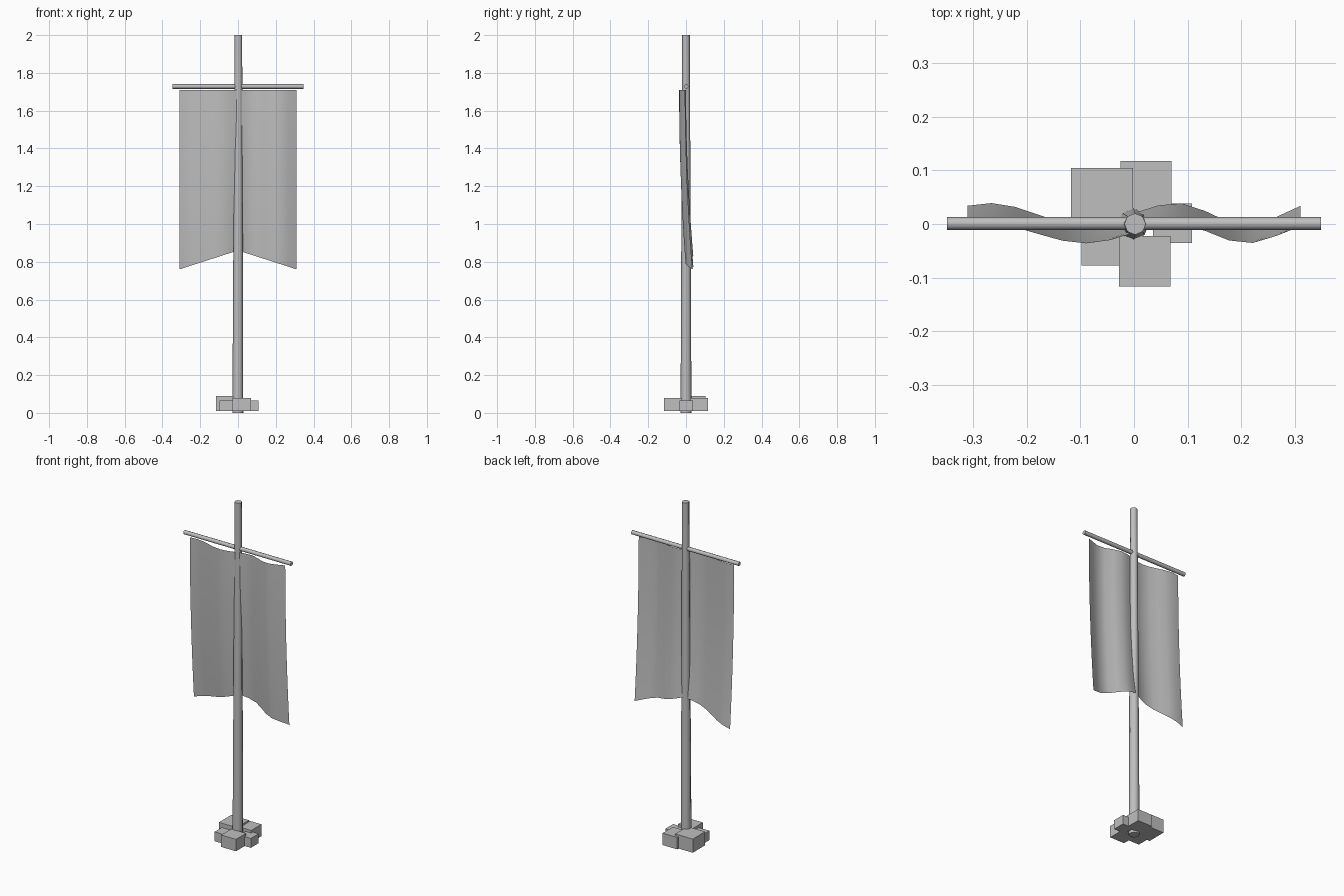
import bpy, bmesh, math
from mathutils import Matrix, Vector

old = bpy.data.objects.get("Cube")
if old:
    bpy.data.objects.remove(old, do_unlink=True)

# One plain grey for every part
GREY = (0.52, 0.52, 0.52, 1)
grey = bpy.data.materials.new("plain_grey")
grey.use_nodes = True
grey.diffuse_color = GREY
grey.node_tree.nodes["Principled BSDF"].inputs["Base Color"].default_value = GREY


def finish(name, bm, smooth=False):
    mesh = bpy.data.meshes.new(name)
    bm.to_mesh(mesh)
    bm.free()
    mesh.materials.append(grey)
    obj = bpy.data.objects.new(name, mesh)
    bpy.context.collection.objects.link(obj)
    if smooth:
        bpy.ops.object.select_all(action="DESELECT")
        obj.select_set(True)
        bpy.context.view_layer.objects.active = obj
        bpy.ops.object.shade_smooth_by_angle(angle=math.radians(60))
    return obj


def rod(name, start, end, r1, r2, sides=8):
    start, end = Vector(start), Vector(end)
    axis = end - start
    turn = axis.to_track_quat("Z", "Y").to_matrix().to_4x4()
    bm = bmesh.new()
    bmesh.ops.create_cone(bm, cap_ends=True, segments=sides, radius1=r1, radius2=r2,
                          depth=axis.length,
                          matrix=Matrix.Translation((start + end) / 2) @ turn)
    return finish(name, bm, True)


def block(name, x0, x1, y0, y1, top):
    base = 0.01
    bm = bmesh.new()
    bmesh.ops.create_cube(bm, size=1, matrix=Matrix.Translation(
        ((x0 + x1) / 2, (y0 + y1) / 2, (base + top) / 2))
        @ Matrix.Diagonal((x1 - x0, y1 - y0, top - base, 1)))
    return finish(name, bm)


# Tapered pole and crossbar
rod("pole", (-0.001, 0, 0), (0.002, 0, 2), 0.029, 0.02)
rod("crossbar", (-0.348, 0.001, 1.728), (0.348, 0.001, 1.728), 0.012, 0.012)

# Stones around the foot of the pole
block("stone_back_right", -0.117, -0.002, -0.01, 0.104, 0.09)
block("stone_back_left", -0.025, 0.07, 0.022, 0.117, 0.08)
block("stone_left", 0.035, 0.108, -0.035, 0.038, 0.065)
block("stone_front", -0.028, 0.068, -0.116, -0.022, 0.08)
block("stone_front_right", -0.098, -0.028, -0.077, -0.007, 0.065)

# Hanging cloth: alternating folds that drift backwards towards the hem
FOLDS = [-0.45, -0.27, -0.09, 0.08, 0.21, 0.34]


def fold(x):
    for i in range(len(FOLDS) - 1):
        a, b = FOLDS[i], FOLDS[i + 1]
        if a <= x <= b:
            wave = math.cos(math.pi * (x - a) / (b - a))
            return -wave if i % 2 == 0 else wave


COLS, ROWS = 14, 14
HALF, TOP = 0.31, 1.71
bm = bmesh.new()
grid = []
for r in range(ROWS + 1):
    t = r / ROWS
    row = []
    for c in range(COLS + 1):
        x = HALF * (2 * c / COLS - 1)
        hem = 0.86 - 0.1 * abs(x) / HALF
        y = -0.018 + 0.036 * t ** 2 + (0.018 + 0.003 * t) * fold(x)
        row.append(bm.verts.new((x, y, TOP + (hem - TOP) * t)))
    grid.append(row)
for r in range(ROWS):
    for c in range(COLS):
        bm.faces.new((grid[r][c], grid[r + 1][c], grid[r + 1][c + 1], grid[r][c + 1]))
finish("banner_cloth", bm, True)
